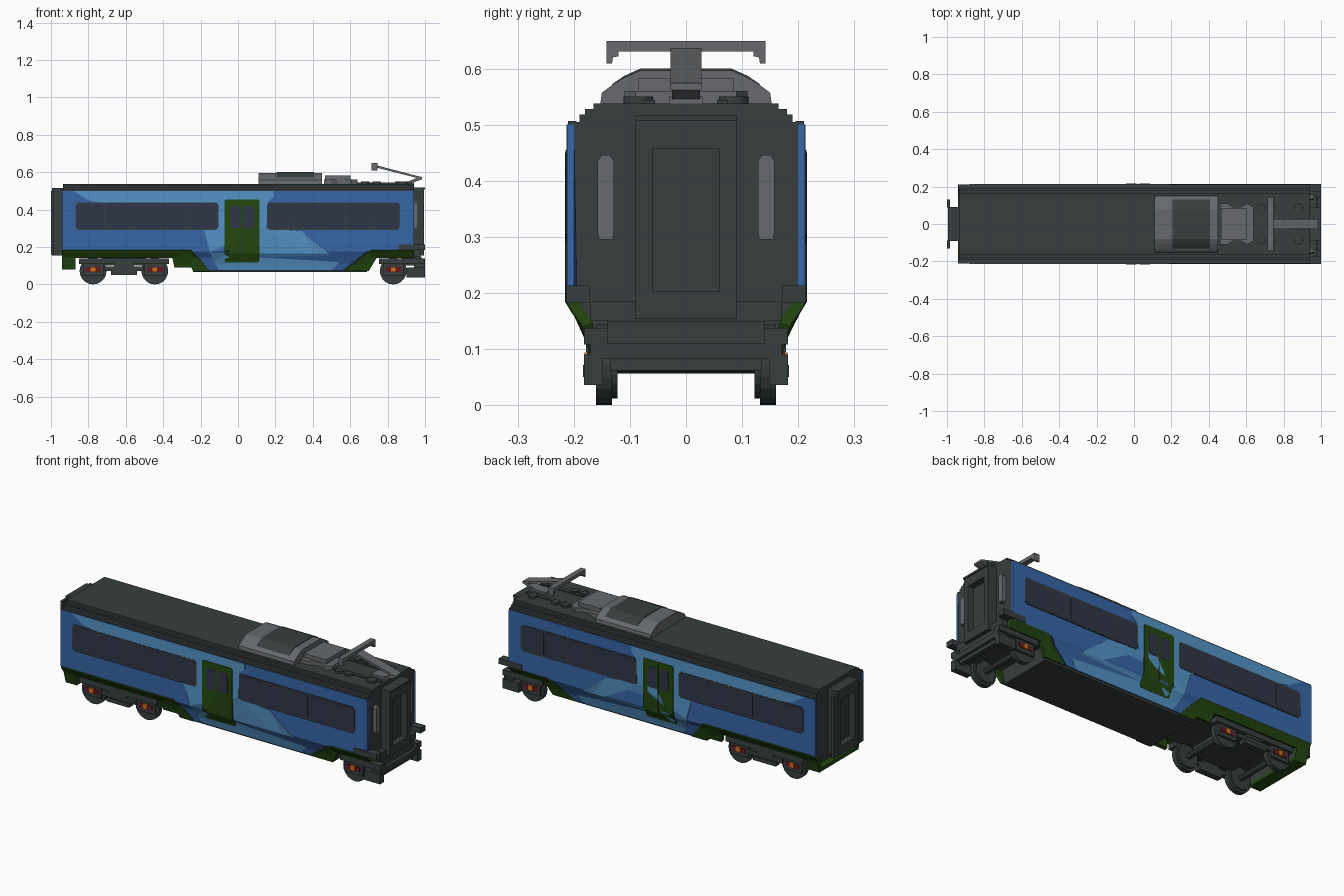
import bpy, bmesh, math
from mathutils import Vector

cube = bpy.data.objects.get("Cube")
if cube:
    bpy.data.objects.remove(cube, do_unlink=True)


def material(name, r, g, b):
    lin = [((c / 255 + 0.055) / 1.055) ** 2.4 for c in (r, g, b)] + [1]
    m = bpy.data.materials.new(name)
    m.use_nodes = True
    m.diffuse_color = lin
    m.node_tree.nodes["Principled BSDF"].inputs["Base Color"].default_value = lin
    return m


DARK = material("dark grey", 55, 62, 62)
GREY = material("light grey", 102, 105, 108)
BLUE = material("blue", 55, 102, 168)
LIGHT = material("light blue", 84, 148, 200)
GREEN = material("green", 36, 72, 16)
GLASS = material("window glass", 47, 54, 70)
RED = material("red", 105, 22, 36)
ORANGE = material("orange", 205, 115, 25)


def finish(bm, name, mat, mirror=False, thick=0):
    me = bpy.data.meshes.new(name)
    bm.to_mesh(me)
    bm.free()
    me.materials.append(mat)
    ob = bpy.data.objects.new(name, me)
    bpy.context.collection.objects.link(ob)
    if thick:
        s = ob.modifiers.new("Thickness", 'SOLIDIFY')
        s.thickness, s.offset = thick, -1
    if mirror:
        m = ob.modifiers.new("Mirror", 'MIRROR')
        m.use_axis = (False, True, False)
        m.use_clip = False
    return ob


def prism(name, pts, a, b, axis, mat, mirror=False):
    """Extrude a profile: axis x takes (y, z) points, y takes (x, z), z takes (x, y)."""
    place = {'x': lambda p, t: (t, p[0], p[1]), 'y': lambda p, t: (p[0], t, p[1]),
             'z': lambda p, t: (p[0], p[1], t)}[axis]
    bm = bmesh.new()
    f = bm.faces.new([bm.verts.new(place(p, a)) for p in pts])
    ext = bmesh.ops.extrude_face_region(bm, geom=[f])
    d = Vector(place((0, 0), b - a))
    for v in ext["geom"]:
        if isinstance(v, bmesh.types.BMVert):
            v.co += d
    bmesh.ops.recalc_face_normals(bm, faces=bm.faces)
    return finish(bm, name, mat, mirror)


def box(name, x0, x1, y0, y1, z0, z1, mat, mirror=False):
    return prism(name, [(x0, y0), (x1, y0), (x1, y1), (x0, y1)], z0, z1, 'z', mat, mirror)


def disc(name, x, z, r, y0, y1, mat, mirror=True, n=20):
    pts = [(x + r * math.cos(2 * math.pi * i / n), z + r * math.sin(2 * math.pi * i / n))
           for i in range(n)]
    return prism(name, pts, y0, y1, 'y', mat, mirror)


# Cross-section of the side wall: height and half width
WALL = [(0.06, 0.162), (0.11, 0.175), (0.145, 0.185), (0.165, 0.2), (0.185, 0.212), (0.6, 0.212)]


def half_width(z):
    for (z0, w0), (z1, w1) in zip(WALL, WALL[1:]):
        if z <= z1:
            return w0 + (w1 - w0) * (z - z0) / (z1 - z0)
    return WALL[-1][1]


def panel(name, pts, mat, lift=0.0, thick=0.004):
    """Side plate drawn in x, z and bent onto the wall cross-section, on both sides."""
    bm = bmesh.new()
    f = bm.faces.new([bm.verts.new((x, 0, z)) for x, z in pts])
    f.normal_update()
    if f.normal.y > 0:
        f.normal_flip()
    bmesh.ops.triangulate(bm, faces=[f])
    for z, _ in WALL[1:-1]:
        bmesh.ops.bisect_plane(bm, geom=bm.verts[:] + bm.edges[:] + bm.faces[:],
                               plane_co=(0, 0, z), plane_no=(0, 0, 1))
    for v in bm.verts:
        v.co.y = -half_width(v.co.z) - lift
    bmesh.ops.dissolve_limit(bm, angle_limit=0.01, verts=bm.verts, edges=bm.edges)
    return finish(bm, name, mat, True, thick)


def rounded(x0, x1, z0, z1, c=0.012):
    return [(x0 + c, z0), (x1 - c, z0), (x1, z0 + c), (x1, z1 - c),
            (x1 - c, z1), (x0 + c, z1), (x0, z1 - c), (x0, z0 + c)]


# Dark body core with stepped roof edge
half = [(0.18, 0.15), (0.2, 0.185), (0.2, 0.505), (0.19, 0.505), (0.19, 0.518),
        (0.18, 0.518), (0.18, 0.528), (0.165, 0.528), (0.165, 0.538)]
prism("body_core", half + [(-y, z) for y, z in reversed(half)], -0.935, 0.94, 'x', DARK)
box("roof_gutter", -0.94, 0.94, 0.195, 0.21, 0.499, 0.507, DARK, True)
prism("underfloor", [(-0.155, 0.066), (0.155, 0.066), (0.172, 0.15), (-0.172, 0.15)],
      -0.24, 0.69, 'x', DARK)

# Painted sides
panel("side_wall", [(-0.94, 0.175), (-0.94, 0.5), (0.94, 0.5), (0.94, 0.175), (0.69, 0.175),
                    (0.56, 0.075), (-0.17, 0.075), (-0.25, 0.175)], BLUE, 0, 0.012)
panel("light_paint", [(-0.88, 0.5), (-0.8, 0.45), (-0.6, 0.41), (-0.35, 0.35), (-0.18, 0.285),
                      (-0.15, 0.18), (-0.13, 0.12), (-0.1, 0.076), (0.5, 0.076), (0.545, 0.12),
                      (0.34, 0.285), (0.15, 0.3), (0.16, 0.44), (0.19, 0.47), (0.19, 0.5)],
      LIGHT, 0.001)
panel("rear_skirt", [(-0.94, 0.18), (-0.94, 0.08), (-0.87, 0.08), (-0.87, 0.14), (-0.35, 0.14),
                     (-0.34, 0.09), (-0.25, 0.09), (-0.24, 0.07), (-0.15, 0.07), (-0.2, 0.13),
                     (-0.25, 0.18)], GREEN, 0.002, 0.02)
panel("front_skirt", [(0.57, 0.073), (0.7, 0.073), (0.74, 0.14), (0.94, 0.14), (0.94, 0.18),
                      (0.71, 0.18)], GREEN, 0.002, 0.02)
box("rear_valance", -0.94, -0.87, -0.165, 0.165, 0.082, 0.1, GREEN)
box("rear_valance_wall", -0.9, -0.87, -0.165, 0.165, 0.1, 0.15, DARK)

# Windows and doors
panel("rear_window_band", rounded(-0.868, -0.105, 0.292, 0.438), DARK, 0.002)
panel("front_window_band", rounded(0.155, 0.865, 0.292, 0.438), DARK, 0.002)
for start, end, count in ((-0.865, -0.108, 5), (0.158, 0.862, 5)):
    step = (end - start) / count
    for i in range(count):
        panel("window_pane", rounded(start + i * step + 0.002, start + (i + 1) * step - 0.002,
                                     0.295, 0.435), GLASS, 0.003)
panel("door", rounded(-0.072, 0.115, 0.118, 0.455, 0.008), GREEN, 0.003, 0.006)
panel("door_seam", rounded(0.0195, 0.0225, 0.125, 0.45, 0.001), DARK, 0.004)
for x in (-0.042, 0.03):
    panel("door_window", rounded(x, x + 0.055, 0.302, 0.418, 0.008), GLASS, 0.004)

# Gangways at both ends
for s in (1, -1):
    w = 0.09
    for n, y0, y1, z0, z1 in (("gangway_jamb", 0.06, w, 0.155, 0.515),):
        box(n, *sorted((s * 0.935, s * 0.995)), y0, y1, z0, z1, DARK, True)
    box("gangway_lintel", *sorted((s * 0.935, s * 0.995)), -0.06, 0.06, 0.458, 0.515, DARK)
    box("gangway_sill", *sorted((s * 0.935, s * 0.995)), -0.06, 0.06, 0.155, 0.203, DARK)
    box("gangway_door", *sorted((s * 0.935, s * 0.96)), -0.06, 0.06, 0.203, 0.458, DARK)
box("rear_gangway_flange", -1, -0.985, 0.088, 0.13, 0.16, 0.5, DARK, True)
box("front_gangway_hood", 0.94, 1, -0.09, 0.09, 0.507, 0.517, DARK)
prism("end_handle", [(0.131, 0.295), (0.155, 0.295), (0.158, 0.31), (0.158, 0.435), (0.15, 0.446),
                     (0.136, 0.446), (0.128, 0.435), (0.128, 0.31)], 0.94, 0.962, 'x', GREY, True)

# Front end steps and lower bumper
box("end_step", 0.86, 1, 0.172, 0.214, 0.183, 0.213, DARK, True)
box("end_floor", 0.93, 0.975, -0.17, 0.17, 0.15, 0.185, DARK)
box("end_green_bar", 0.93, 0.965, -0.092, 0.092, 0.11, 0.125, GREEN)
box("end_green_bar_top", 0.93, 0.96, -0.072, 0.072, 0.125, 0.15, GREEN)
box("end_green_corner", 0.93, 0.955, 0.11, 0.13, 0.11, 0.13, GREEN, True)
box("end_cross_beam", 0.94, 1, -0.17, 0.17, 0.082, 0.11, DARK)
box("end_lower_beam", 0.96, 0.985, -0.135, 0.135, 0.062, 0.082, DARK)

# Bogies: wheels, axles, axle boxes and frames
for x in (-0.775, -0.445, 0.83):
    disc("wheel", x, 0.072, 0.072, 0.132, 0.16, DARK)
    disc("wheel_flange", x, 0.072, 0.06, 0.122, 0.132, DARK)
    disc("axle", x, 0.072, 0.015, -0.13, 0.13, DARK, False, 8)
    box("axle_box", x - 0.055, x + 0.055, 0.158, 0.172, 0.045, 0.115, DARK, True)
    box("axle_box_red", x - 0.04, x + 0.04, 0.17, 0.176, 0.066, 0.092, RED, True)
    box("axle_box_orange", x - 0.013, x + 0.013, 0.17, 0.181, 0.066, 0.094, ORANGE, True)
for x0, x1 in ((-0.85, -0.37), (0.755, 1.0)):
    box("bogie_frame", x0, x1, 0.14, 0.182, 0.108, 0.138, DARK, True)
    box("bogie_bolster", x0 + 0.12, x1 - 0.12 + 0.1 * (x0 > 0), -0.14, 0.14, 0.1, 0.15, DARK)
box("bogie_side_beam", -0.715, -0.505, 0.15, 0.176, 0.072, 0.095, DARK, True)
box("bogie_side_hanger", -0.68, -0.54, 0.15, 0.184, 0.05, 0.072, DARK, True)
box("bogie_spring", -0.66, -0.56, 0.15, 0.178, 0.095, 0.11, DARK, True)
box("bogie_end_beam", 0.9, 1, 0.148, 0.182, 0.036, 0.09, DARK, True)

# Roof unit: grey cowl with a dark inset top
def arch(s, dz=0.0):
    h = [(0.153, 0.536), (0.15, 0.557), (0.13, 0.572), (0.108, 0.585), (0.08, 0.597)]
    h = [(y * s, z + dz) for y, z in h]
    return h + [(-y, z) for y, z in reversed(h)]


prism("roof_unit", arch(1), 0.11, 0.45, 'x', GREY)
prism("roof_unit_lid", [(-0.132, 0.572), (0.132, 0.572), (0.11, 0.587), (0.081, 0.6),
                        (-0.081, 0.6), (-0.11, 0.587)], 0.205, 0.405, 'x', DARK)
prism("small_roof_unit", [(0.46, -0.11), (0.5, -0.11), (0.53, -0.09), (0.57, -0.09), (0.605, -0.11),
                          (0.64, -0.09), (0.64, 0.09), (0.605, 0.11), (0.57, 0.09), (0.53, 0.09),
                          (0.5, 0.11), (0.46, 0.11)], 0.536, 0.56, 'z', GREY)
box("small_roof_unit_top", 0.465, 0.602, -0.085, 0.085, 0.56, 0.583, GREY)

# Pantograph base, insulators, arm and collector head
box("pantograph_rail", 0.62, 0.93, 0.055, 0.075, 0.536, 0.544, DARK, True)
for x, r in ((0.68, 0.022), (0.74, 0.022), (0.88, 0.026)):
    pts = [(x + r * math.cos(i * math.pi / 6), 0.085 + r * math.sin(i * math.pi / 6))
           for i in range(12)]
    prism("insulator", pts, 0.536, 0.55, 'z', DARK, True)
box("pantograph_base", 0.84, 0.94, -0.03, 0.03, 0.536, 0.55, GREY)
prism("lower_arm", [(0.9, 0.546), (0.94, 0.546), (0.985, 0.562), (0.985, 0.574), (0.97, 0.576)],
      -0.025, 0.025, 'y', GREY)
prism("upper_arm", [(0.735, 0.626), (0.985, 0.562), (0.985, 0.573), (0.735, 0.638)],
      -0.028, 0.028, 'y', GREY)
box("collector_bar", 0.715, 0.745, -0.142, 0.142, 0.63, 0.649, GREY)
prism("collector_horn", [(0.12, 0.632), (0.142, 0.632), (0.142, 0.609), (0.132, 0.609),
                         (0.13, 0.62), (0.12, 0.622)], 0.715, 0.745, 'x', GREY, True)
